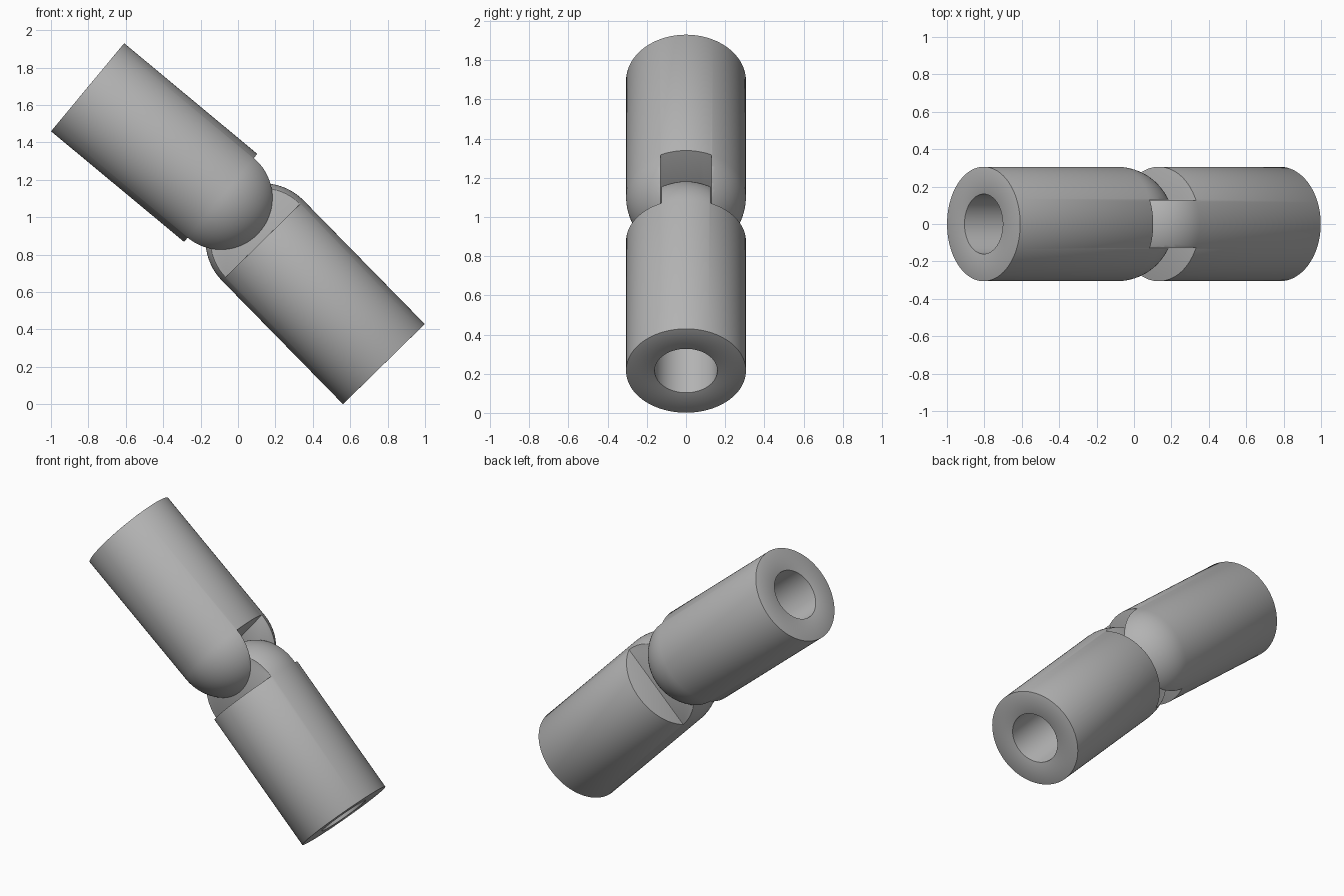
import bpy, bmesh, math
from mathutils import Matrix, Vector

cube = bpy.data.objects.get("Cube")
if cube:
    bpy.data.objects.remove(cube)

RADIUS, HOLE, HOLE_DEPTH = 0.306, 0.16, 0.6
SHOULDER = 0.925          # where the cylinder ends and the dome begins
GREY = (0.45, 0.45, 0.45, 1)

metal = bpy.data.materials.new("grey metal")
metal.use_nodes = True
metal.diffuse_color = GREY
metal.node_tree.nodes["Principled BSDF"].inputs["Base Color"].default_value = GREY


def link(name, bm):
    bmesh.ops.recalc_face_normals(bm, faces=bm.faces)
    mesh = bpy.data.meshes.new(name)
    bm.to_mesh(mesh)
    bm.free()
    obj = bpy.data.objects.new(name, mesh)
    bpy.context.collection.objects.link(obj)
    return obj


def bored_capsule(name):
    """Domed cylinder along z, with a blind hole in its flat end."""
    bm = bmesh.new()
    points = [(0, HOLE_DEPTH), (HOLE, HOLE_DEPTH), (HOLE, 0), (RADIUS, 0)]
    steps = 20
    for i in range(steps + 1):
        a = math.pi / 2 * i / steps
        r = 0 if i == steps else RADIUS * math.cos(a)
        points.append((r, SHOULDER + RADIUS * math.sin(a)))
    verts = [bm.verts.new((r, 0, z)) for r, z in points]
    edges = [bm.edges.new(pair) for pair in zip(verts, verts[1:])]
    bmesh.ops.spin(bm, geom=verts + edges, cent=(0, 0, 0), axis=(0, 0, 1),
                   angle=math.tau, steps=96, use_merge=True)
    bmesh.ops.remove_doubles(bm, verts=bm.verts, dist=1e-5)
    return link(name, bm)


def cutter_box(name, spans):
    """Boxes above the shoulder, one for each span in y."""
    bm = bmesh.new()
    for low, high in spans:
        place = Matrix.Translation((0, (low + high) / 2, SHOULDER + 0.5))
        bmesh.ops.create_cube(bm, size=1, matrix=place @ Matrix.Diagonal((1, high - low, 1, 1)))
    obj = link(name, bm)
    obj.hide_render = True
    return obj


def make_half(name, spans, end, direction):
    body = bored_capsule(name)
    body.data.materials.append(metal)
    cutter = cutter_box(name + "_cutter", spans)
    cut = body.modifiers.new("cut", 'BOOLEAN')
    cut.operation, cut.solver, cut.object = 'DIFFERENCE', 'EXACT', cutter
    soften = body.modifiers.new("soften", 'BEVEL')
    soften.width, soften.segments = 0.008, 2
    soften.limit_method, soften.angle_limit = 'ANGLE', math.radians(35)

    # Bake the cut and the softened edges, then shade
    bpy.ops.object.select_all(action='DESELECT')
    body.select_set(True)
    bpy.context.view_layer.objects.active = body
    for modifier in ("cut", "soften"):
        bpy.ops.object.modifier_apply(modifier=modifier)
    bpy.data.objects.remove(cutter)
    bpy.ops.object.shade_smooth_by_angle(angle=math.radians(30))

    # Swing the half about y into its pose
    dx, dz = direction
    body.location = Vector((end[0], 0, end[1]))
    body.rotation_euler = (0, math.atan2(dx, dz), 0)


# Forked half with a slot, and tongued half that sits in it
make_half("fork_half", [(-0.13, 0.13)], (-0.804, 1.695), (0.77, -0.64))
make_half("tongue_half", [(-1, -0.125), (0.125, 1)], (0.78, 0.215), (-0.70, 0.714))
